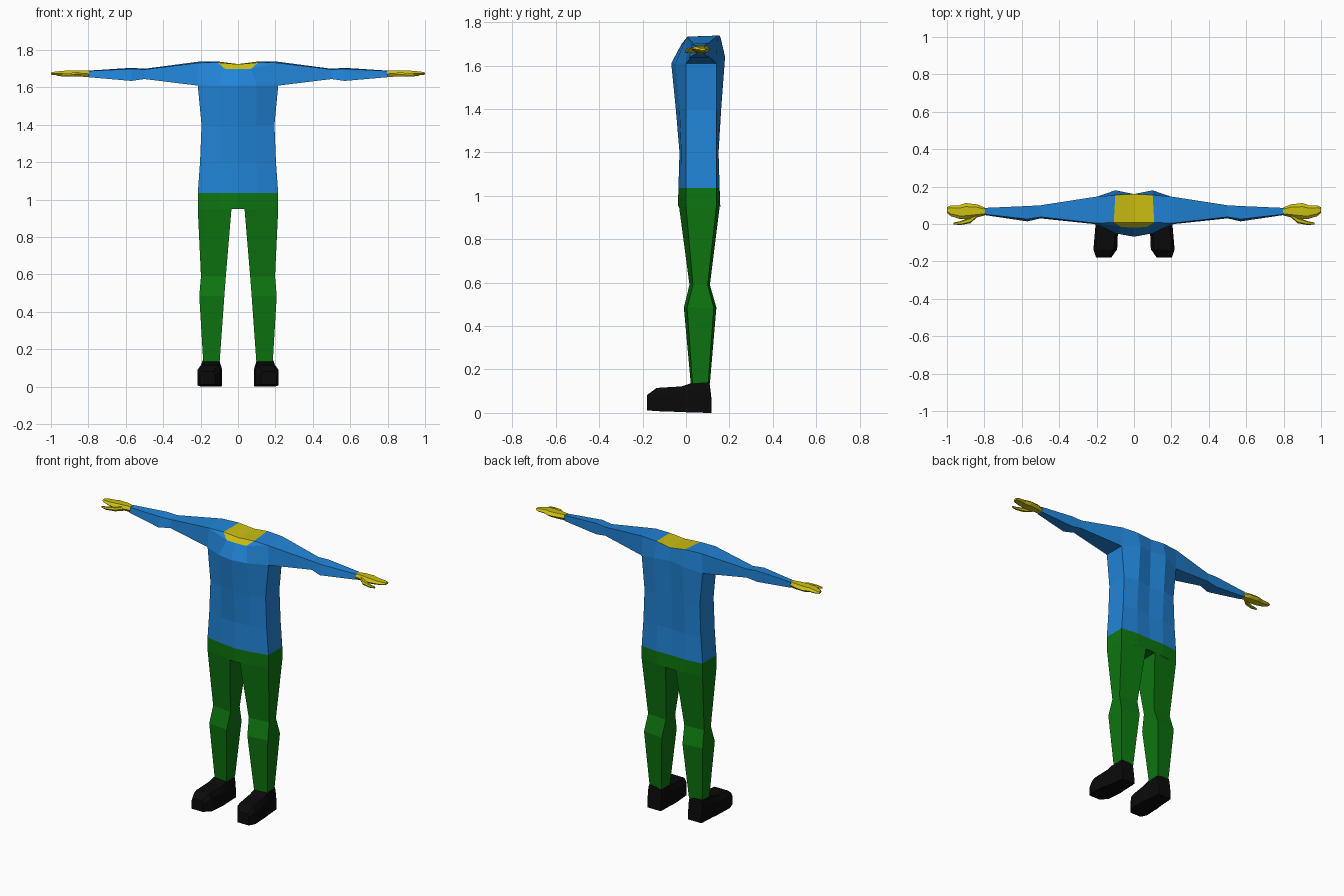
import bpy, bmesh

if "Cube" in bpy.data.objects:
    bpy.data.objects.remove(bpy.data.objects["Cube"])


def material(name, rgb):
    m = bpy.data.materials.new(name)
    m.diffuse_color = (*rgb, 1)
    m.use_nodes = True
    m.node_tree.nodes["Principled BSDF"].inputs["Base Color"].default_value = m.diffuse_color
    return m


BLUE = material("shirt blue", (0.015, 0.23, 0.68))
GREEN = material("trouser green", (0.004, 0.18, 0.005))
SKIN = material("skin yellow", (0.60, 0.52, 0.006))
BLACK = material("shoe black", (0.003, 0.003, 0.003))


def loft(name, rings, mat, closed=True, caps=(True, True), extra=()):
    """Skin a list of rings (right half only), then mirror across x."""
    bm = bmesh.new()
    vs = [[bm.verts.new(p) for p in r] for r in rings]
    n = len(rings[0])
    for a, b in zip(vs, vs[1:]):
        for i in range(n if closed else n - 1):
            j = (i + 1) % n
            bm.faces.new((a[i], a[j], b[j], b[i]))
    if closed and caps[0]:
        bm.faces.new(vs[0])
    if closed and caps[1]:
        bm.faces.new(vs[-1])
    for pts in extra:
        bm.faces.new([bm.verts.new(p) for p in pts])
    bmesh.ops.remove_doubles(bm, verts=bm.verts, dist=0.0005)
    bmesh.ops.recalc_face_normals(bm, faces=bm.faces)
    me = bpy.data.meshes.new(name)
    bm.to_mesh(me)
    bm.free()
    me.materials.append(mat)
    ob = bpy.data.objects.new(name, me)
    bpy.context.collection.objects.link(ob)
    ob.modifiers.new("mirror", 'MIRROR').use_mirror_merge = True
    return ob


def body_ring(z, w, front, fmid, back, bmid, mid=0.1, zb=None):
    """Half outline from front centre round the side to back centre."""
    zb = zb or z
    return [(0, front, z), (mid, fmid, z), (w, 0.0, z),
            (w, 0.14, z), (0.1, bmid, zb), (0, back, zb)]


def box_x(x, y0, y1, z0, z1, lean=0.0):
    """Four sided arm section; lean drops the top front edge."""
    return [(x, y0, z0), (x, y1, z0), (x, y1, z1), (x, y0 + lean, z1 - lean / 2)]


# Shirt body with shoulder tops beside the neck
waist = body_ring(1.035, 0.215, -0.035, -0.024, 0.15, 0.155)
collar = [(0, -0.02, 1.70), (0.07, -0.015, 1.70), (0.21, 0.005, 1.732),
          (0.21, 0.145, 1.738), (0.1, 0.155, 1.738), (0, 0.16, 1.725)]
lip = (0.108, 0.008, 1.733)
loft("shirt", [
    waist,
    body_ring(1.2, 0.203, -0.03, -0.022, 0.142, 0.15),
    body_ring(1.4, 0.195, -0.047, -0.03, 0.148, 0.162),
    body_ring(1.61, 0.215, -0.068, -0.05, 0.158, 0.18, zb=1.64),
    collar,
], BLUE, closed=False, extra=[
    (collar[1], collar[2], lip),
    (lip, collar[2], collar[3], collar[4]),
])

# Neck base with the front lip of the collar opening
mid_front = (0, 0.008, 1.724)
loft("neck_base", [[collar[0], collar[1]], [mid_front, lip],
                   [collar[5], collar[4]]], SKIN, closed=False)

# Sleeves
loft("sleeve", [
    [(0.215, 0, 1.61), (0.215, 0.14, 1.61), (0.21, 0.145, 1.738), (0.21, 0.005, 1.732)],
    box_x(0.5, 0.03, 0.10, 1.645, 1.70, 0.008),
    box_x(0.57, 0.014, 0.096, 1.635, 1.705, 0.012),
    box_x(0.8, 0.048, 0.086, 1.655, 1.69, 0.004),
], BLUE, caps=(False, True))


def hand_ring(x, y0, y1, z0, z1):
    """Six sided flattened section."""
    zm, d = (z0 + z1) / 2, (y1 - y0) * 0.22
    return [(x, y0, zm), (x, y0 + d, z0), (x, y1 - d, z0),
            (x, y1, zm), (x, y1 - d, z1), (x, y0 + d, z1)]


# Hands and thumbs
loft("hand", [
    hand_ring(0.797, 0.046, 0.088, 1.655, 1.691),
    hand_ring(0.84, 0.035, 0.105, 1.658, 1.692),
    hand_ring(0.90, 0.025, 0.112, 1.659, 1.691),
    hand_ring(0.935, 0.028, 0.100, 1.663, 1.689),
    hand_ring(0.98, 0.042, 0.100, 1.666, 1.684),
    hand_ring(1.0, 0.060, 0.090, 1.669, 1.680),
], SKIN)
loft("thumb", [
    hand_ring(0.84, 0.035, 0.060, 1.660, 1.684),
    hand_ring(0.875, 0.004, 0.035, 1.658, 1.680),
    hand_ring(0.93, -0.006, 0.015, 1.658, 1.674),
    hand_ring(0.965, -0.002, 0.008, 1.662, 1.671),
], SKIN)

# Hips with the strip between the legs
loft("hips", [waist, body_ring(0.95, 0.215, -0.037, -0.021, 0.158, 0.15)],
     GREEN, closed=False,
     extra=[[(0, -0.037, 0.95), (0.035, -0.032, 0.95),
             (0.035, 0.155, 0.95), (0, 0.158, 0.95)]])


def leg_ring(z, x0, x1, f_in, f_out, b_out, b_in):
    return [(x0, f_in, z), (x1, f_out, z), (x1, b_out, z), (x0, b_in, z)]


# Trouser legs with knees
loft("trouser_leg", [
    leg_ring(0.95, 0.035, 0.215, -0.032, 0.0, 0.14, 0.155),
    leg_ring(0.59, 0.065, 0.198, 0.016, 0.032, 0.10, 0.11),
    leg_ring(0.485, 0.073, 0.207, -0.010, 0.005, 0.128, 0.14),
    leg_ring(0.135, 0.098, 0.186, 0.022, 0.030, 0.102, 0.11),
], GREEN, caps=(False, True))


def shoe_ring(y, x0, x1, z0, z1, inset):
    """Shoe section seen from the front, narrower on top."""
    zm = z0 + (z1 - z0) * 0.75
    return [(x0, y, z0), (x1, y, z0), (x1, y, zm),
            (x1 - inset, y, z1), (x0 + inset, y, z1), (x0, y, zm)]


# Shoes, heel to toe
loft("shoe", [
    shoe_ring(0.118, 0.097, 0.190, 0.0, 0.06, 0.005),
    shoe_ring(0.108, 0.095, 0.192, 0.0, 0.142, 0.006),
    shoe_ring(0.018, 0.090, 0.200, 0.002, 0.135, 0.008),
    shoe_ring(-0.02, 0.085, 0.207, 0.004, 0.122, 0.012),
    shoe_ring(-0.135, 0.090, 0.217, 0.008, 0.115, 0.018),
    shoe_ring(-0.180, 0.122, 0.202, 0.012, 0.082, 0.010),
], BLACK)
